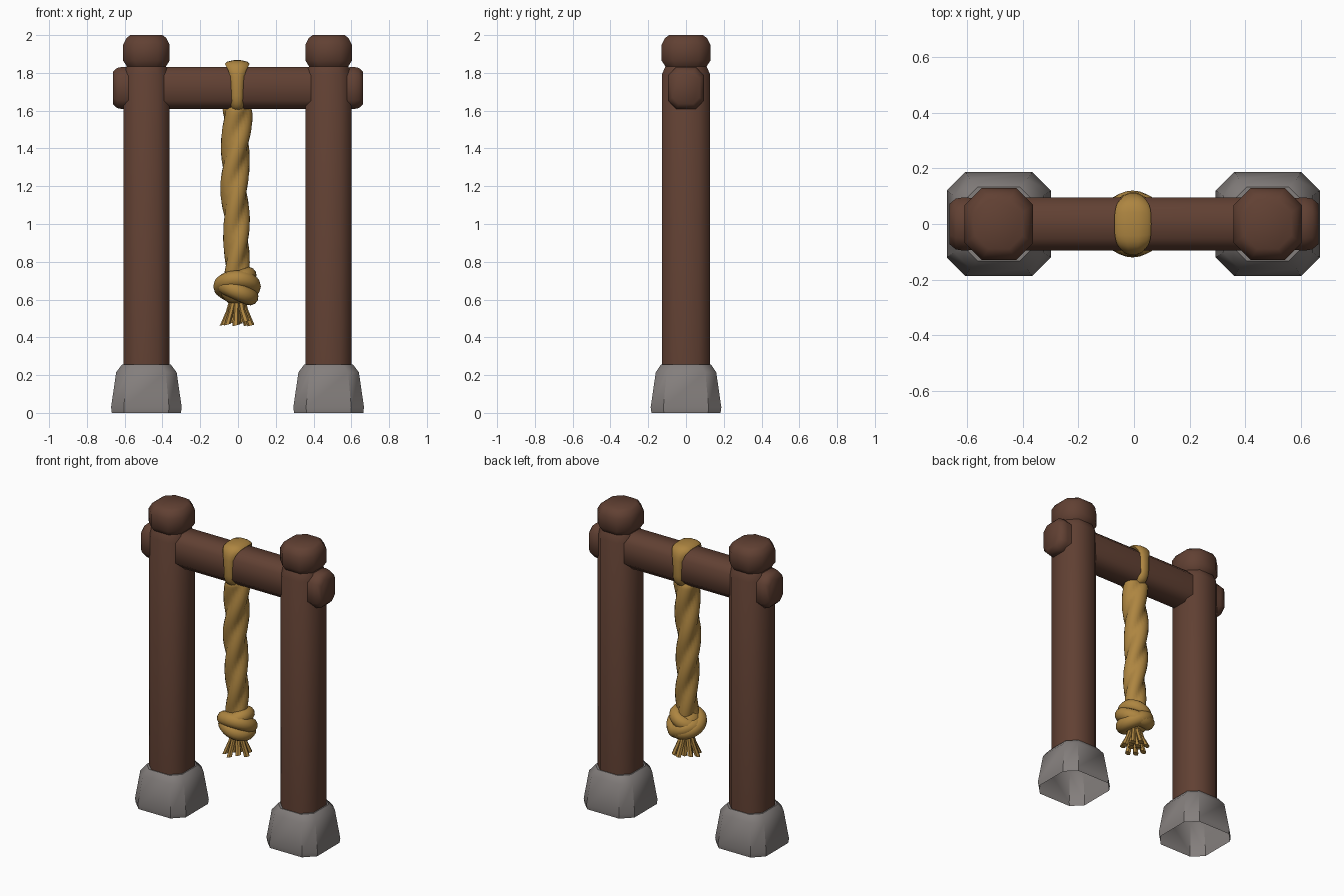
import bpy, bmesh, math, random
from mathutils import Vector, Matrix

random.seed(4)
if "Cube" in bpy.data.objects:
    bpy.data.objects.remove(bpy.data.objects["Cube"])


def material(name, rgb):
    m = bpy.data.materials.new(name)
    m.use_nodes = True
    m.diffuse_color = (*rgb, 1)
    bsdf = next(n for n in m.node_tree.nodes if n.type == 'BSDF_PRINCIPLED')
    bsdf.inputs["Base Color"].default_value = (*rgb, 1)
    bsdf.inputs["Roughness"].default_value = 0.8
    return m


wood = material("brown_wood", (0.12, 0.052, 0.033))
fibre = material("golden_rope", (0.42, 0.235, 0.052))
stone = material("grey_stone", (0.23, 0.21, 0.203))


def loft(name, rings, mat, start=True, end=True, closed=False, angle=50):
    """Skin a series of equal-sized point rings."""
    bm = bmesh.new()
    rows = [[bm.verts.new(p) for p in ring] for ring in rings]
    n = len(rows[0])
    pairs = list(zip(rows, rows[1:]))
    if closed:
        pairs.append((rows[-1], rows[0]))
    for a, b in pairs:
        for i in range(n):
            j = (i + 1) % n
            bm.faces.new((a[i], a[j], b[j], b[i]))
    if start and not closed:
        bm.faces.new(rows[0][::-1])
    if end and not closed:
        bm.faces.new(rows[-1])
    bmesh.ops.recalc_face_normals(bm, faces=bm.faces)
    for f in bm.faces:
        f.smooth = True
    mesh = bpy.data.meshes.new(name)
    bm.to_mesh(mesh)
    bm.free()
    mesh.set_sharp_from_angle(angle=math.radians(angle))
    mesh.materials.append(mat)
    obj = bpy.data.objects.new(name, mesh)
    bpy.context.collection.objects.link(obj)
    return obj


def octagon(hx, hy, cut):
    """Rectangle with its corners cut off."""
    a, b = hx - cut, hy - cut
    return [(hx, -b), (hx, b), (a, hy), (-a, hy),
            (-hx, b), (-hx, -b), (-a, -hy), (a, -hy)]


def circle(n, radius):
    for i in range(n):
        a = math.tau * i / n
        yield radius * math.cos(a), radius * math.sin(a)


# Posts with necked caps, standing in hollow stone feet
for side, x in (("right", -0.485), ("left", 0.48)):
    def upright(levels):
        return [[(x + px, py, z) for px, py in octagon(h, h * k, h * c)]
                for z, h, k, c in levels]

    loft(side + "_post", upright([
        (0.22, 0.122, 1.05, 0.5), (1.79, 0.122, 1.05, 0.5),
        (1.835, 0.104, 1.05, 0.5), (1.865, 0.123, 1.05, 0.5),
        (1.95, 0.123, 1.05, 0.5), (1.985, 0.105, 1.05, 0.52),
        (2.0, 0.085, 1.05, 0.55)]), wood)
    loft(side + "_foot", upright([
        (0.0, 0.183, 1, 0.36), (0.03, 0.187, 1, 0.36),
        (0.215, 0.16, 1, 0.36), (0.255, 0.13, 1.02, 0.42)]),
        stone, start=False, angle=40)

# Crossbeam with rounded ends passing through both posts
half = [(0.663, 0.75), (0.64, 0.95), (0.61, 1.0), (0.57, 0.96), (0.53, 1.0)]
stations = [(-x, s) for x, s in half] + [(x, s) for x, s in reversed(half)]
loft("crossbeam", [[(x, py, 1.72 + pz) for py, pz in octagon(0.096 * s, 0.112 * s, 0.045 * s)]
                   for x, s in stations], wood)

# Rope loop over the beam, broad on top and narrow on the sides
rings = []
for i in range(32):
    t = math.tau * i / 32
    s, c = math.sin(t), math.cos(t)
    y = math.copysign(abs(s) ** 0.6, s)
    z = math.copysign(abs(c) ** 0.6, c)
    width = 0.032 + 0.034 * max(0, c) ** 1.3
    rings.append([(-0.004 + px * width, (0.096 + 0.018 * pr) * y,
                   1.73 + (0.118 + 0.02 * pr) * z) for px, pr in circle(10, 1)])
loft("rope_loop", rings, fibre, closed=True)

# Hanging rope: three lobes twisted along its length
top, bottom, steps = 1.67, 0.7, 60
rings = []
for i in range(steps + 1):
    u = i / steps
    z = top + (bottom - top) * u
    base = (0.074 - 0.014 * u) * min(1, 0.45 + u * 8)
    twist = z * math.tau / 0.78
    ring = []
    for k in range(24):
        a = math.tau * k / 24
        r = base * (0.84 + 0.3 * abs(math.cos(1.5 * (a - twist))))
        ring.append((-0.012 + 0.006 * math.sin(z * 9) + r * math.cos(a), r * math.sin(a), z))
    rings.append(ring)
loft("hanging_rope", rings, fibre, angle=60)

# Knot: tilted coils wound around a core
centre = Vector((-0.005, 0, 0.67))


def coil(name, major, minor, tilt, axis, lift):
    turn = Matrix.Rotation(math.radians(tilt), 3, axis)
    rings = []
    for i in range(28):
        a = math.tau * i / 28
        rings.append([centre + Vector((0, 0, lift)) + turn @ Vector(
            ((major + pr) * math.cos(a), (major + pr) * math.sin(a), pz))
            for pr, pz in circle(12, minor)])
    loft(name, rings, fibre, closed=True)


coil("knot_coil_lower", 0.074, 0.046, 24, 'Y', -0.025)
coil("knot_coil_middle", 0.08, 0.046, -28, 'X', 0.0)
coil("knot_coil_upper", 0.066, 0.044, -26, 'Y', 0.03)
rings = []
for i in range(1, 12):
    a = math.pi * i / 12
    rings.append([centre + Vector((px, py, 0.1 * math.cos(a)))
                  for px, py in circle(16, 0.095 * math.sin(a))])
loft("knot_core", rings, fibre)

# Frayed rope end: small splayed strands
for i in range(12):
    outer = i < 8
    a = math.tau * i / (8 if outer else 4) + random.uniform(-0.15, 0.15)
    spread = 0.074 if outer else 0.03
    length = random.uniform(0.46, 0.485)
    direction = Vector((math.cos(a), math.sin(a), 0))
    rings = []
    for z, reach, r in ((0.6, 0.35, 0.016), (0.54, 0.6, 0.015), (length, 1.0, 0.018)):
        mid = direction * spread * reach + Vector((-0.005, 0, z))
        rings.append([mid + Vector((px, py, 0.25 * px)) for px, py in circle(6, r)])
    loft(f"fray_strand_{i + 1}", rings, fibre)
